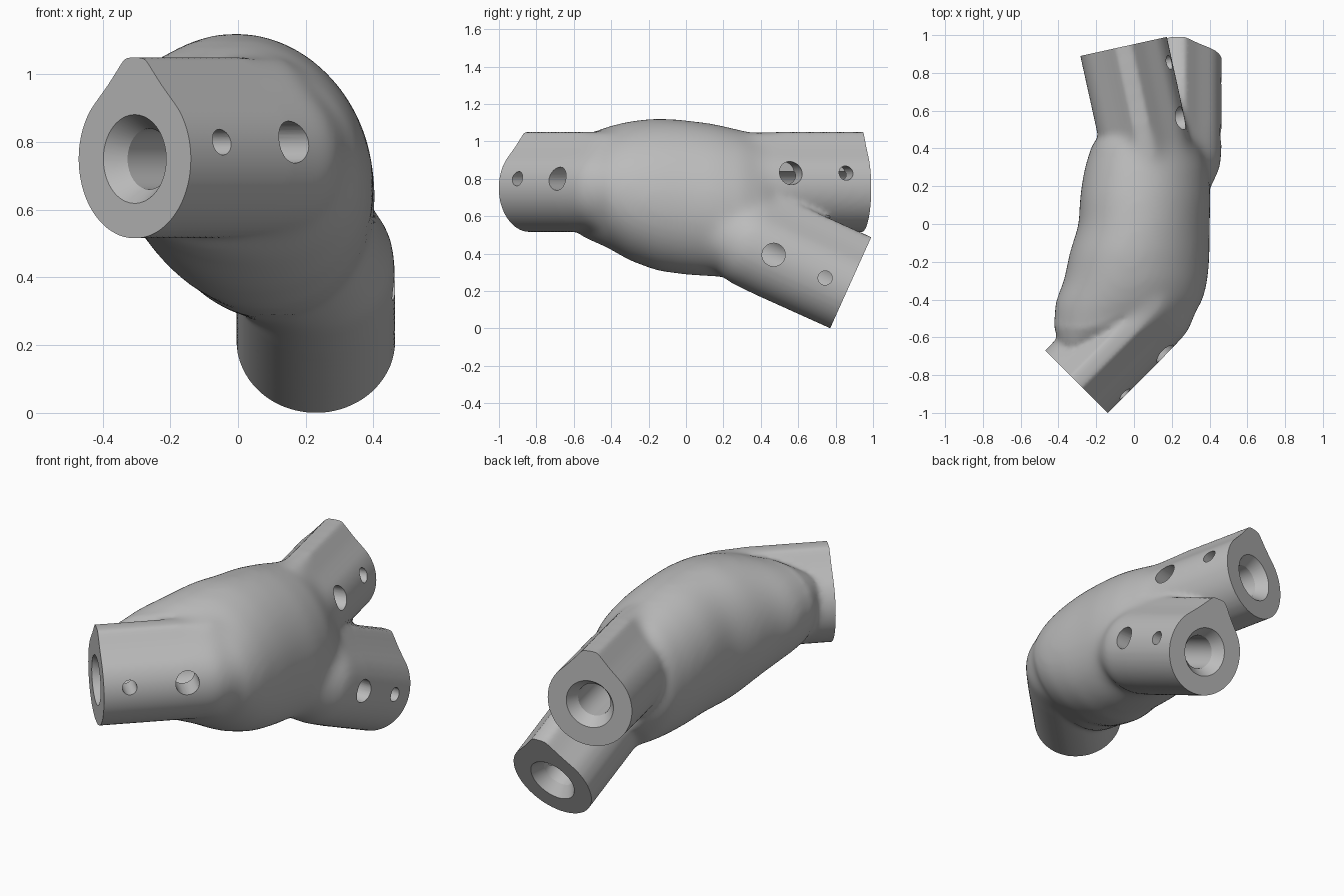
import bpy, bmesh
from math import cos, sin, pi, radians, hypot
from mathutils import Vector, Matrix

cube = bpy.data.objects.get("Cube")
if cube:
    bpy.data.objects.remove(cube, do_unlink=True)

grey = bpy.data.materials.new("matte grey")
grey.use_nodes = True
grey.diffuse_color = (0.5, 0.5, 0.5, 1)
grey.node_tree.nodes["Principled BSDF"].inputs["Base Color"].default_value = (0.5, 0.5, 0.5, 1)


def loft(name, rings):
    """Closed solid through a list of equal-length rings."""
    bm = bmesh.new()
    loops = [[bm.verts.new(p) for p in ring] for ring in rings]
    for a, b in zip(loops, loops[1:]):
        for i in range(len(a)):
            j = (i + 1) % len(a)
            bm.faces.new((a[i], a[j], b[j], b[i]))
    bm.faces.new(loops[0])
    bm.faces.new(loops[-1])
    bmesh.ops.recalc_face_normals(bm, faces=bm.faces)
    mesh = bpy.data.meshes.new(name)
    bm.to_mesh(mesh)
    bm.free()
    mesh.materials.append(grey)
    obj = bpy.data.objects.new(name, mesh)
    bpy.context.collection.objects.link(obj)
    return obj


def circle(r, n=48):
    return [(r * cos(2 * pi * i / n), r * sin(2 * pi * i / n)) for i in range(n)]


def prism(name, frame, stations):
    """Loft outlines given as (distance along local z, outline)."""
    return loft(name, [[frame @ Vector((x, y, d)) for x, y in pts] for d, pts in stations])


def modify(obj, kind, **settings):
    mod = obj.modifiers.new(kind.lower(), kind)
    for key, value in settings.items():
        setattr(mod, key, value)
    bpy.context.view_layer.objects.active = obj
    bpy.ops.object.modifier_apply(modifier=mod.name)


def combine(obj, other, operation):
    other.hide_render = True
    modify(obj, 'BOOLEAN', object=other, operation=operation, solver='EXACT')
    bpy.data.objects.remove(other, do_unlink=True)


def socket_frame(centre, out, up):
    out = Vector(out).normalized()
    side = Vector(up).cross(out).normalized()
    up = out.cross(side)
    return Matrix.Translation(centre) @ Matrix((side, up, out)).transposed().to_4x4()


# Swollen core: (y, centre x, centre z, half width, half height), leaning left at the top
sections = [
    (-0.64, -0.24, 0.76, 0.15, 0.20),
    (-0.55, -0.13, 0.76, 0.29, 0.27),
    (-0.42, -0.03, 0.755, 0.39, 0.325),
    (-0.30, 0.01, 0.735, 0.38, 0.375),
    (-0.15, 0.03, 0.715, 0.37, 0.41),
    (0.00, 0.055, 0.70, 0.345, 0.415),
    (0.15, 0.06, 0.685, 0.345, 0.41),
    (0.30, 0.065, 0.665, 0.325, 0.395),
    (0.42, 0.06, 0.65, 0.28, 0.37),
    (0.52, 0.06, 0.64, 0.19, 0.25),
]
joint = loft("branch_joint", [[(cx + rx * x - 0.04 * z, y, cz + rz * z) for x, z in circle(1)]
                              for y, cx, cz, rx, rz in sections])

# Socket outline: round below, ridged roof above
half = [(0.235 * cos(radians(a)), 0.235 * sin(radians(a))) for a in range(-85, 41, 5)]
half += [(0.11, 0.22), (0.04, 0.30)]
outline = half + [(-x, y) for x, y in reversed(half)]
root = [(0.6 * x, 0.6 * y) for x, y in outline]

# Socket frame, side carrying the screw holes, height of the holes
sockets = [
    (socket_frame((-0.305, -0.835, 0.75), (-1, -1, 0), (0, 0, 1)), 1, 0.05),
    (socket_frame((-0.055, 0.94, 0.75), (-0.215, 0.976, 0), (0, 0, 1)), -1, 0.08),
    (socket_frame((0.23, 0.867, 0.214), (0, 0.91, -0.41), (0, 0.41, 0.91)), -1, 0.0),
]
for frame, side, lift in sockets:
    stations = [(-0.82, root), (-0.6, outline), (0.08, outline)]
    combine(joint, prism("socket", frame, stations), 'UNION')

# Blend everything into one organic skin, keeping the outer socket walls crisp
modify(joint, 'REMESH', mode='VOXEL', voxel_size=0.018)
modify(joint, 'SMOOTH', factor=0.5, iterations=4)
group = joint.vertex_groups.new(name="blend")
inverses = [frame.inverted() for frame, side, lift in sockets]
for v in joint.data.vertices:
    weight = 1.0
    for inverse in inverses:
        x, y, d = inverse @ v.co
        if hypot(x, y) < 0.32:
            weight = min(weight, max(0.0, (-0.42 - d) / 0.15))
    group.add([v.index], weight, 'REPLACE')
modify(joint, 'SMOOTH', factor=0.5, iterations=45, vertex_group="blend")

# Trim the ends, bore the sockets and drill the screw holes
block = [(-0.3, -0.3), (0.3, -0.3), (0.3, 0.33), (-0.3, 0.33)]
for frame, side, lift in sockets:
    combine(joint, prism("trim", frame, [(0, block), (0.3, block)]), 'DIFFERENCE')
for frame, side, lift in sockets:
    bore = [(0.02, circle(0.145)), (-0.06, circle(0.09)), (-0.55, circle(0.09))]
    combine(joint, prism("bore", frame, bore), 'DIFFERENCE')
    for distance, radius in ((0.135, 0.038), (0.437, 0.062)):
        turn = Matrix.Rotation(side * pi / 2, 4, 'Y')
        drill = frame @ Matrix.Translation((0, lift, -distance)) @ turn
        hole = circle(radius, 32)
        combine(joint, prism("drill", drill, [(0.02, hole), (0.4, hole)]), 'DIFFERENCE')

bpy.ops.object.select_all(action='DESELECT')
joint.select_set(True)
bpy.context.view_layer.objects.active = joint
bpy.ops.object.shade_smooth_by_angle(angle=radians(30))
